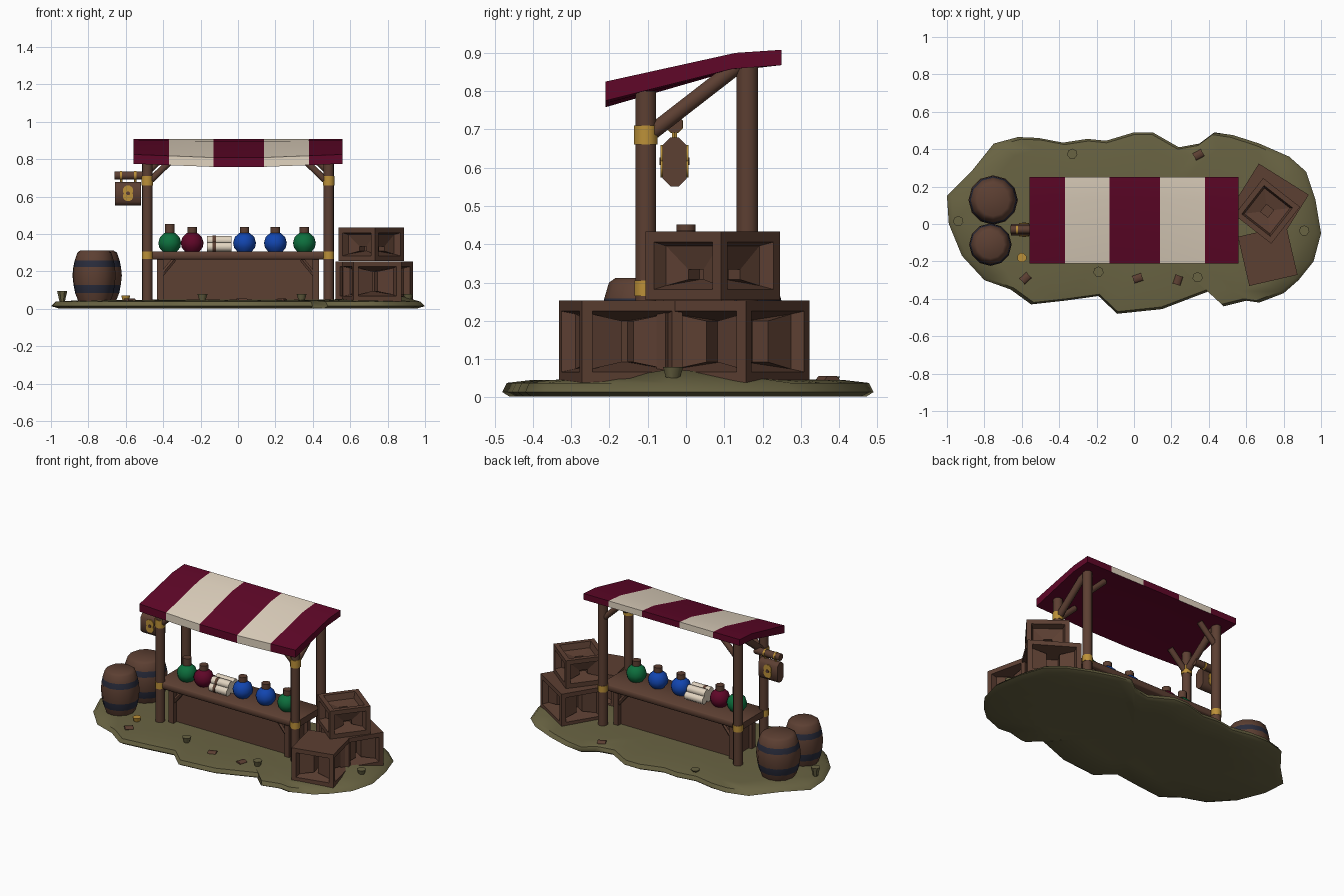
import bpy, bmesh, math, random
from mathutils import Vector, Matrix

random.seed(4)
cube = bpy.data.objects.get("Cube")
if cube:
    bpy.data.objects.remove(cube)


def material(name, red, green, blue):
    mat = bpy.data.materials.new(name)
    mat.use_nodes = True
    colour = (red, green, blue, 1)
    mat.diffuse_color = colour
    mat.node_tree.nodes["Principled BSDF"].inputs["Base Color"].default_value = colour
    return mat


wood = material("brown wood", .108, .05, .032)
crimson = material("crimson cloth", .115, .002, .021)
ivory = material("ivory cloth", .76, .66, .53)
olive = material("olive earth", .14, .125, .055)
gold = material("gold metal", .5, .28, .04)
navy = material("navy iron", .022, .025, .045)
blue = material("blue glass", .006, .06, .43)
green = material("green glass", .004, .16, .047)
parts = []


def finish(name, bm, *mats):
    bmesh.ops.recalc_face_normals(bm, faces=bm.faces)
    mesh = bpy.data.meshes.new(name)
    bm.to_mesh(mesh)
    bm.free()
    for mat in mats:
        mesh.materials.append(mat)
    obj = bpy.data.objects.new(name, mesh)
    bpy.context.collection.objects.link(obj)
    parts.append(obj)


def box(name, centre, size, mat, turn=0, bevel=0):
    """Block whose lengthwise edges can be chamfered."""
    bm = bmesh.new()
    bmesh.ops.create_cube(bm, size=1)
    bmesh.ops.scale(bm, vec=size, verts=bm.verts)
    if bevel:
        long_edges = [e for e in bm.edges if abs(e.verts[0].co.x - e.verts[1].co.x) > .01]
        bmesh.ops.bevel(bm, geom=long_edges, offset=bevel, segments=1, affect='EDGES')
    bmesh.ops.rotate(bm, matrix=Matrix.Rotation(turn, 3, 'Z'), verts=bm.verts)
    bmesh.ops.translate(bm, vec=centre, verts=bm.verts)
    finish(name, bm, mat)


def rod(name, start, end, radius, mat, sides=8, tip=None):
    """Round bar between two points, optionally tapered."""
    start, end = Vector(start), Vector(end)
    axis = end - start
    bm = bmesh.new()
    bmesh.ops.create_cone(bm, cap_ends=True, segments=sides, radius1=radius,
                          radius2=tip or radius, depth=axis.length)
    spin = Matrix.Rotation(math.pi / sides, 4, 'Z')
    place = Matrix.Translation((start + end) / 2) @ axis.to_track_quat('Z', 'Y').to_matrix().to_4x4()
    bmesh.ops.transform(bm, matrix=place @ spin, verts=bm.verts)
    finish(name, bm, mat)


def lathe(name, centre, profile, sides, mats, pick=lambda row: 0):
    """Closed turned solid; pick gives the material of each profile row."""
    bm = bmesh.new()
    rings = [[bm.verts.new(Vector(centre) + Vector((r * math.cos(a), r * math.sin(a), z)))
              for a in (math.tau * i / sides for i in range(sides))] for r, z in profile]
    for row, (low, high) in enumerate(zip(rings, rings[1:])):
        for i in range(sides):
            j = (i + 1) % sides
            bm.faces.new((low[i], low[j], high[j], high[i])).material_index = pick(row)
    bm.faces.new(rings[0])
    bm.faces.new(rings[-1])
    finish(name, bm, *mats)


# Uneven patch of ground, with a low mound beside the crates
outline = [(-1, .15), (-.87, .28), (-.75, .43), (-.62, .465), (-.51, .46), (-.38, .435),
           (-.25, .455), (-.15, .445), (0, .49), (.1, .49), (.24, .41), (.35, .43),
           (.43, .49), (.53, .475), (.67, .43), (.83, .36), (.92, .28), (.97, .13),
           (1, -.05), (.96, -.2), (.88, -.3), (.8, -.37), (.67, -.42), (.6, -.41),
           (.48, -.44), (.4, -.36), (.32, -.39), (.15, -.455), (-.09, -.48), (-.19, -.385),
           (-.37, -.41), (-.55, -.43), (-.66, -.35), (-.8, -.3), (-.92, -.17), (-.99, 0)]


def mound(x, y):
    return .032 * math.exp(-((x - .84) / .1) ** 2 - (y / .14) ** 2)


bm = bmesh.new()
layers = [(.6, .01), (.96, .002), (1, .014), (.975, .038), (.85, .045), (.5, .048)]
rings = [[bm.verts.new((x * s, y * s, z + (mound(x * s, y * s) if s == .85 else 0)))
          for x, y in outline] for s, z in layers]
for low, high in zip(rings, rings[1:]):
    for i in range(len(outline)):
        j = (i + 1) % len(outline)
        bm.faces.new((low[i], low[j], high[j], high[i]))
for ring in (rings[0], rings[-1]):
    centre = bm.verts.new((0, 0, ring[0].co.z))
    for i in range(len(ring)):
        bm.faces.new((ring[i - 1], ring[i], centre))
finish("ground", bm, olive)

# Posts, metal bands and braces
front_y, back_y = -.105, .16
for side, word in ((-1, "right"), (1, "left")):
    x = side * .485
    rod(word + "_front_post", (x, front_y, .03), (x, front_y, .8), .029, wood)
    rod(word + "_back_post", (x, back_y, .03), (x, back_y, .87), .03, wood)
    for y in (front_y, back_y):
        rod(word + "_low_band", (x, y, .265), (x, y, .305), .032, gold)
    rod(word + "_high_band", (x, front_y, .66), (x, front_y, .71), .033, gold)
    for y, lift in ((front_y, 0), (back_y, .06)):
        rod(word + "_cross_brace", (x, y, .67 + lift), (side * .36, y, .79 + lift), .019, wood)
    rod(word + "_side_brace", (x, front_y, .68), (x, .14, .87), .022, wood)

# Striped awning with a slight sag, plain underneath
stripes = [-.56, -.37, -.13, .14, .38, .56]
section = [(-.21, .825), (.13, .9), (.25, .908), (.25, .868), (.12, .858), (-.21, .775)]
bm = bmesh.new()
columns = []
for x in stripes:
    sag = .022 * (1 - abs(x) / .56)
    columns.append([bm.verts.new((x, y, z - sag * (.25 - y) / .46)) for y, z in section])
for i in range(len(stripes) - 1):
    for k in range(len(section)):
        n = (k + 1) % len(section)
        face = bm.faces.new((columns[i][k], columns[i][n], columns[i + 1][n], columns[i + 1][k]))
        face.material_index = i % 2 if k not in (3, 4) else 0
bm.faces.new(columns[0])
bm.faces.new(columns[-1])
finish("awning", bm, crimson, ivory)

# Counter
box("counter_top", (0, .015, .285), (1, .27, .042), wood, bevel=.006)
box("counter_body", (0, .02, .15), (.82, .16, .23), wood)
for side in (-1, 1):
    for y in (-.075, .11):
        box("counter_leg", (side * .415, y, .15), (.035, .035, .23), wood)
        rod("counter_brace", (side * .41, y, .18), (side * .34, y, .265), .014, wood, 6)

# Round potion bottles
for x, glass, lift in ((-.365, green, .015), (-.245, crimson, 0), (.035, blue, 0),
                       (.2, blue, 0), (.355, green, 0)):
    lathe("bottle", (x, 0, .305), [(.038, 0), (.056, .022), (.061, .048), (.052, .078), (.028, .1)],
          12, [glass])
    rod("bottle_cork", (x, 0, .4), (x, 0, .437 + lift), .027, wood)

# Paper rolls stacked on the counter, the front ones tied
for y, z in ((-.045, .331), (0, .331), (.045, .331), (-.022, .365), (.022, .365)):
    rod("paper_roll", (-.165, y, z), (-.035, y, z), .026, ivory)
    if y < 0:
        rod("roll_tie", (-.135, y, z), (-.118, y, z), .0275, wood)

# Barrels with iron hoops
stave = [(.09, 0), (.107, .045), (.115, .09), (.12, .14), (.116, .185), (.109, .22),
         (.096, .262), (.078, .274)]
for x, y, scale in ((-.753, .128, 1.1), (-.768, -.11, .95)):
    profile = [(r * scale, z) for r, z in stave]
    lathe("barrel", (x, y, .038), profile, 12, [wood, navy], lambda row: int(row in (1, 4)))

# Hanging sign with an oval emblem on both faces
rod("sign_arm", (-.66, -.03, .713), (-.48, -.03, .713), .023, wood)
box("sign_board", (-.588, -.03, .615), (.137, .062, .127), wood, bevel=.02)
for x in (-.625, -.55):
    rod("sign_hook", (x, -.03, .665), (x, -.03, .7), .007, gold, 6)
    rod("hook_ring", (x - .006, -.03, .713), (x + .006, -.03, .713), .0245, gold)
for y, out in ((-.061, -1), (.001, 1)):
    for z in (.602, .632):
        rod("sign_emblem", (-.588, y, z), (-.588, y + out * .005, z), .028, gold, 12)
    rod("emblem_centre", (-.588, y, .617), (-.588, y + out * .008, .617), .011, wood, 8)


# Wooden crates with deep tapering hollows
def crate(name, centre, size, turn, depth, open_top=False):
    bm = bmesh.new()
    bmesh.ops.create_cube(bm, size=1)
    bmesh.ops.scale(bm, vec=size, verts=bm.verts)
    panels = [f for f in bm.faces if abs(f.normal.z) < .5 or (open_top and f.normal.z > 0)]
    bmesh.ops.inset_individual(bm, faces=panels, thickness=.04)
    bmesh.ops.inset_individual(bm, faces=panels, thickness=.036, depth=-depth)
    bmesh.ops.rotate(bm, matrix=Matrix.Rotation(math.radians(turn), 3, 'Z'), verts=bm.verts)
    bmesh.ops.translate(bm, vec=centre, verts=bm.verts)
    finish(name, bm, wood)


crate("back_crate", (.728, .123, .146), (.315, .275, .215), -32, .12)
crate("front_crate", (.715, -.17, .146), (.265, .27, .215), 13, .12)
crate("top_crate", (.712, .07, .344), (.25, .25, .18), -38, .1, open_top=True)

# Small plants and stones scattered around
for x, y, height in ((-.94, .015, .055), (-.19, -.255, .04), (.34, -.285, .04),
                     (.91, -.035, .04), (-.33, .375, .015)):
    rod("plant", (x, y, .035), (x, y, .04 + height), .014, olive, 7, tip=.028)
for x, y in ((-.58, -.29), (.02, -.29), (.235, -.3), (.345, .37)):
    turn = random.uniform(0, math.pi)
    box("stone", (x, y, .046), (.05, .042, .02), wood, turn, bevel=.008)
rod("gold_cup", (-.6, -.18, .04), (-.6, -.18, .07), .018, gold, 8, tip=.026)

# Soft shading on round parts, crisp on the sharp edges
bpy.ops.object.select_all(action='DESELECT')
for obj in parts:
    obj.select_set(True)
bpy.context.view_layer.objects.active = parts[0]
bpy.ops.object.shade_smooth_by_angle(angle=math.radians(50))
